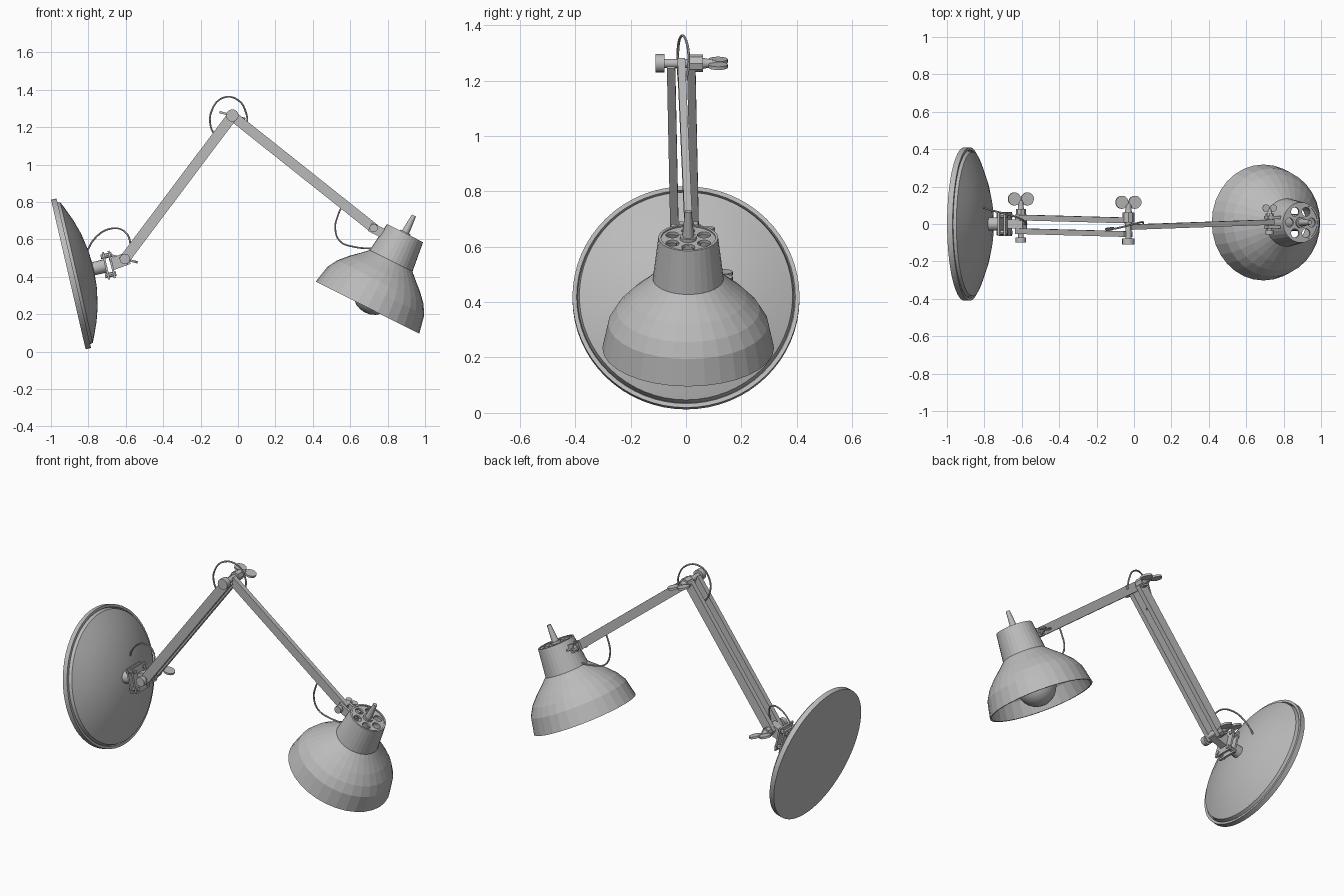
import bpy, bmesh, math
from mathutils import Matrix, Vector

cube = bpy.data.objects.get("Cube")
if cube:
    bpy.data.objects.remove(cube, do_unlink=True)

GREY = (0.5, 0.5, 0.5, 1)
metal = bpy.data.materials.new("grey metal")
metal.diffuse_color = GREY
metal.use_nodes = True
metal.node_tree.nodes["Principled BSDF"].inputs["Base Color"].default_value = GREY


def tilt(x, y, z, angle):
    """Frame whose z axis leans towards +x by angle."""
    return Matrix.Translation((x, y, z)) @ Matrix.Rotation(angle, 4, "Y")


def across(x, y, z):
    """Frame whose z axis points along +y."""
    return Matrix.Translation((x, y, z)) @ Matrix.Rotation(-math.pi / 2, 4, "X")


def finish(name, bm, frame, smooth=True):
    bmesh.ops.recalc_face_normals(bm, faces=bm.faces)
    mesh = bpy.data.meshes.new(name)
    bm.to_mesh(mesh)
    bm.free()
    mesh.transform(frame)
    mesh.materials.append(metal)
    if smooth:
        mesh.shade_smooth()
        mesh.set_sharp_from_angle(angle=math.radians(30))
    obj = bpy.data.objects.new(name, mesh)
    bpy.context.collection.objects.link(obj)
    return obj


def lathe(name, profile, frame, sides=24, closed=False, smooth=True):
    """Turn a (radius, height) profile around the frame's z axis."""
    bm = bmesh.new()
    verts = [bm.verts.new((r, 0, h)) for r, h in profile]
    ends = verts[1:] + (verts[:1] if closed else [])
    edges = [bm.edges.new(pair) for pair in zip(verts, ends)]
    bmesh.ops.spin(bm, geom=verts + edges, cent=(0, 0, 0), axis=(0, 0, 1),
                   angle=2 * math.pi, steps=sides)
    bmesh.ops.remove_doubles(bm, verts=bm.verts, dist=0.0002)
    return finish(name, bm, frame, smooth)


def rod(name, r, h0, h1, frame, sides=16, r_end=None):
    r_end = r if r_end is None else r_end
    return lathe(name, [(0, h0), (r, h0), (r_end, h1), (0, h1)], frame, sides)


def box(name, size, frame):
    bm = bmesh.new()
    bmesh.ops.create_cube(bm, size=1, matrix=Matrix.Diagonal((*size, 1)))
    return finish(name, bm, frame, False)


def bar(name, a, b, thick, width):
    """Rectangular bar between two points, thin along y."""
    a, b = Vector(a), Vector(b)
    along = (b - a).normalized()
    up = along.cross(Vector((0, 1, 0))).normalized()
    side = up.cross(along)
    frame = Matrix((along, side, up)).transposed().to_4x4()
    frame.translation = (a + b) / 2
    return box(name, ((b - a).length, thick, width), frame)


def mesh_from_curve(name, curve, frame):
    temp = bpy.data.objects.new(name + "_path", curve)
    bpy.context.collection.objects.link(temp)
    bpy.context.view_layer.update()
    bm = bmesh.new()
    shape = temp.evaluated_get(bpy.context.evaluated_depsgraph_get())
    bm.from_mesh(shape.to_mesh())
    shape.to_mesh_clear()
    bpy.data.objects.remove(temp, do_unlink=True)
    bmesh.ops.remove_doubles(bm, verts=bm.verts, dist=0.0001)
    return finish(name, bm, frame)


def cable(name, points):
    curve = bpy.data.curves.new(name, "CURVE")
    curve.dimensions = "3D"
    curve.bevel_depth = 0.005
    curve.bevel_resolution = 1
    curve.resolution_u = 4
    spline = curve.splines.new("BEZIER")
    spline.bezier_points.add(len(points) - 1)
    for knot, p in zip(spline.bezier_points, points):
        knot.co = p
        knot.handle_left_type = knot.handle_right_type = "AUTO"
    return mesh_from_curve(name, curve, Matrix())


def pivot(name, x, z, front, back, r, wing):
    """Bolt along y with a front head, a rear nut and a two-lobed wing nut."""
    here = across(x, 0, z)
    rod(name + "_bolt", r * 0.5, front, back + wing, here)
    rod(name + "_head", r, front, front + r, here)
    rod(name + "_nut", r * 0.95, back - r * 1.6, back, here, 8)
    rod(name + "_wing_hub", r * 0.6, back, back + wing * 1.3, here, 12, r * 0.3)
    lean = tilt(x, back + wing * 1.5, z, math.radians(15))
    for side, label in ((-1, "right"), (1, "left")):
        lobe = lean @ Matrix.Translation((side * wing, 0, 0))
        rod(f"{name}_wing_{label}", wing * 0.97, -wing / 6, wing / 6, lobe, 20)


# Round wall base with rim, groove and shallow dome
base = tilt(-0.907, 0, 0.412, math.atan2(0.974, 0.225))
lathe("wall_base", [(0, 0), (0.41, 0), (0.41, 0.03), (0.395, 0.03), (0.391, 0.02),
                    (0.385, 0.045), (0.35, 0.061), (0.28, 0.09), (0.2, 0.115),
                    (0.1, 0.133), (0, 0.14)], base, 64)

# Swivel stem, clamp plates and bracket
rod("base_stem", 0.036, 0.12, 0.205, base)
for i, h in enumerate((0.206, 0.238)):
    box(f"clamp_plate_{i + 1}", (0.15, 0.13, 0.011), base @ Matrix.Translation((0, 0, h)))
for sx in (-1, 1):
    for sy in (-1, 1):
        rod("clamp_bolt", 0.013, 0.19, 0.25,
            base @ Matrix.Translation((sx * 0.052, sy * 0.045, 0)), 8)
bar("base_bracket", (-0.68, 0, 0.465), (-0.585, 0, 0.5), 0.05, 0.066)
rod("bracket_eye", 0.033, -0.025, 0.025, across(-0.605, 0, 0.495))

# Twin lower arms and single upper arm
for label, y in (("front", -0.038), ("back", 0.035)):
    bar(f"lower_arm_{label}", (-0.615, y, 0.482), (-0.03, y - 0.016, 1.26), 0.03, 0.056)
    rod(f"lower_arm_end_{label}", 0.028, -0.015, 0.015, across(-0.605, y, 0.495))
bar("upper_arm", (-0.03, -0.017, 1.26), (0.735, 0.01, 0.652), 0.028, 0.054)

# Pivots with wing nuts
pivot("lower_pivot", -0.605, 0.495, -0.1, 0.08, 0.028, 0.036)
pivot("elbow_pivot", -0.03, 1.262, -0.11, 0.062, 0.033, 0.036)
pivot("head_pivot", 0.725, 0.66, -0.055, 0.055, 0.022, 0.02)

# Lamp head: shade shell
head = tilt(0.6925, 0.008, 0.235, math.atan2(0.45, 0.893))
outer = [(0.31, 0), (0.289, 0.1), (0.258, 0.153), (0.212, 0.203), (0.166, 0.244),
         (0.128, 0.28), (0.108, 0.446)]
inner = [(r - 0.01, h - (0.008 if 0 < h < 0.4 else 0)) for r, h in reversed(outer)]
lathe("shade", outer + inner, head, 32, closed=True, smooth=False)

# Vented cap: a filled disc with a ring of round holes
vent = bpy.data.curves.new("vented_cap", "CURVE")
vent.dimensions = "2D"
vent.fill_mode = "BOTH"
vent.extrude = 0.006
holes = [(0.066 * math.cos(i * math.pi / 3), 0.066 * math.sin(i * math.pi / 3), 0.024)
         for i in range(6)]
for cx, cy, r in [(0, 0, 0.103)] + holes:
    ring = vent.splines.new("POLY")
    ring.points.add(19)
    for i, p in enumerate(ring.points):
        a = i * math.pi / 10
        p.co = (cx + r * math.cos(a), cy + r * math.sin(a), 0, 1)
    ring.use_cyclic_u = True
mesh_from_curve("vented_cap", vent, head @ Matrix.Translation((0, 0, 0.434)))

# Switch, socket and bulb
rod("switch_collar", 0.03, 0.43, 0.452, head)
rod("switch_stem", 0.022, 0.44, 0.552, head, 12, 0.012)
rod("bulb_socket", 0.045, 0.24, 0.434, head)
bulb = [(0.115 * math.sin(a), 0.085 - 0.115 * math.cos(a))
        for a in (math.radians(d) for d in range(0, 136, 15))]
lathe("bulb", bulb + [(0.045, 0.2), (0.04, 0.26), (0, 0.26)], head)

# Bracket joining the upper arm to the neck
for label, y in (("front", -0.017), ("back", 0.035)):
    bar(f"head_bracket_{label}", (0.705, y, 0.668), (0.81, y, 0.615), 0.016, 0.05)

# Loose cable loops at each joint
cable("base_cable", [(-0.81, 0.09, 0.53), (-0.77, 0.075, 0.6), (-0.69, 0.055, 0.655),
                     (-0.61, 0.03, 0.645), (-0.575, 0, 0.57), (-0.59, 0, 0.51)])
cable("elbow_cable", [(-0.11, -0.02, 1.14), (-0.145, -0.025, 1.2), (-0.14, -0.03, 1.29),
                      (-0.08, -0.02, 1.357), (0, 0, 1.345), (0.045, 0.01, 1.27),
                      (0.05, 0, 1.2)])
cable("head_cable", [(0.56, 0, 0.785), (0.535, 0, 0.73), (0.52, 0.005, 0.66),
                     (0.545, 0.01, 0.59), (0.62, 0.01, 0.56), (0.72, 0.01, 0.55)])
